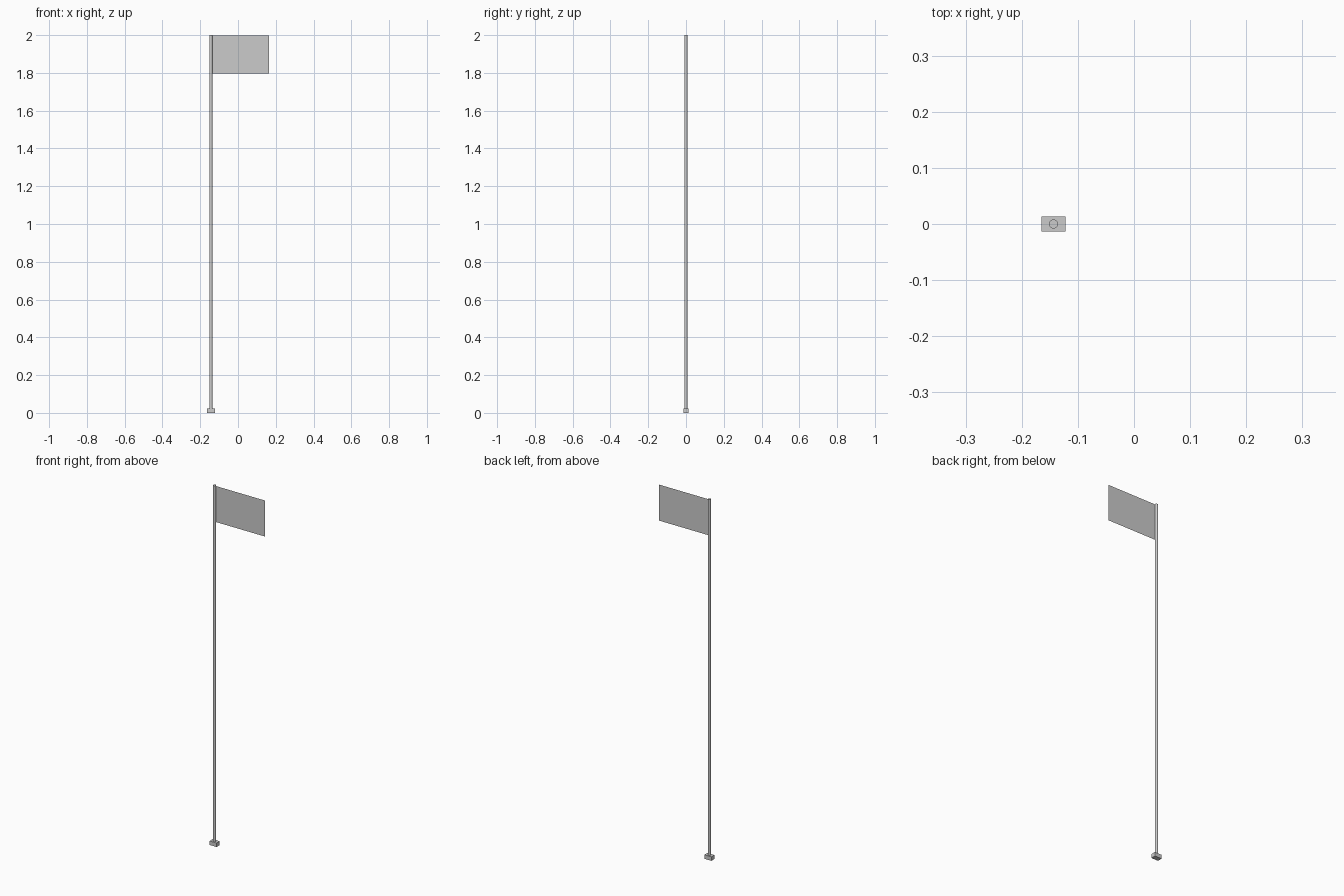
import bpy, math

if "Cube" in bpy.data.objects:
    bpy.data.objects.remove(bpy.data.objects["Cube"])

POLE_X, POLE_R = -0.1435, 0.008
BASE = (0.043, 0.027, 0.022)
FLAG_W, FLAG_H, FLAG_TOP = 0.30, 0.20, 1.997

# rectangular foot block
bpy.ops.mesh.primitive_cube_add(size=1, location=(POLE_X, 0, BASE[2] / 2))
base = bpy.context.object
base.name = "base"
base.scale = BASE
bpy.ops.object.transform_apply(location=False, rotation=False, scale=True)

# slender round pole standing on the block
pole_len = 2.0 - BASE[2]
bpy.ops.mesh.primitive_cylinder_add(vertices=32, radius=POLE_R, depth=pole_len,
                                    location=(POLE_X, 0, BASE[2] + pole_len / 2))
pole = bpy.context.object
pole.name = "pole"
bpy.ops.object.shade_smooth_by_angle(angle=math.radians(40))

# flat single-sheet flag touching the side of the pole
bpy.ops.mesh.primitive_plane_add(size=1, rotation=(math.pi / 2, 0, 0),
                                 location=(POLE_X + POLE_R + FLAG_W / 2, 0, FLAG_TOP - FLAG_H / 2))
flag = bpy.context.object
flag.name = "flag"
flag.scale = (FLAG_W, FLAG_H, 1)
bpy.ops.object.transform_apply(location=False, rotation=True, scale=True)
